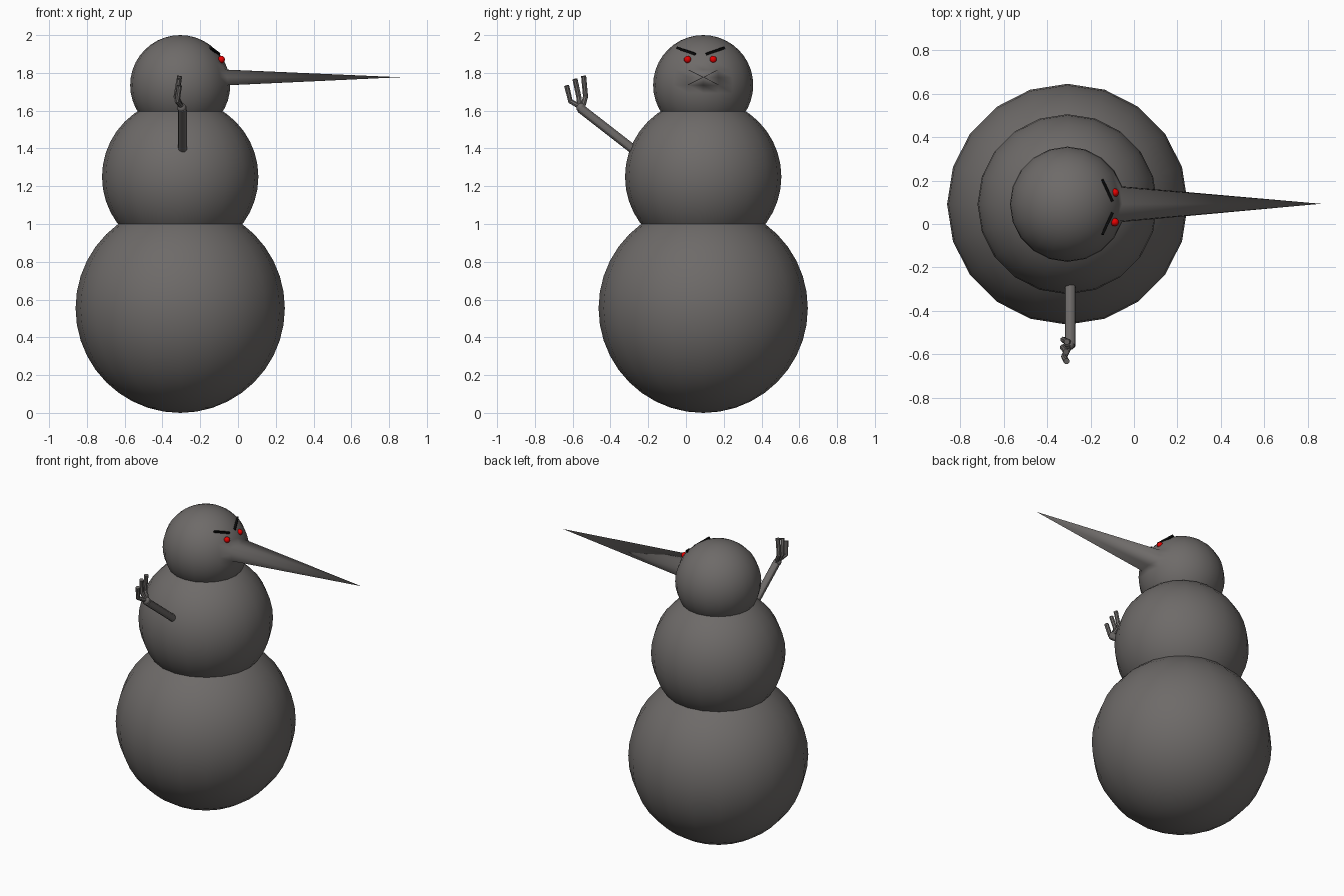
import bpy, bmesh
from mathutils import Vector

if "Cube" in bpy.data.objects:
    bpy.data.objects.remove(bpy.data.objects["Cube"])

CX, CY = -0.306, 0.091


def material(name, rgb):
    m = bpy.data.materials.new(name)
    m.diffuse_color = (*rgb, 1)
    m.use_nodes = True
    m.node_tree.nodes["Principled BSDF"].inputs["Base Color"].default_value = m.diffuse_color
    return m


DARK = material("dark_grey", (0.155, 0.145, 0.14))
RED = material("red", (0.8, 0.0, 0.0))
BLACK = material("black", (0.003, 0.003, 0.003))


def finish(bm, name, mat, smooth=True):
    bmesh.ops.recalc_face_normals(bm, faces=bm.faces)
    me = bpy.data.meshes.new(name)
    bm.to_mesh(me)
    bm.free()
    for p in me.polygons:
        p.use_smooth = smooth
    me.materials.append(mat)
    ob = bpy.data.objects.new(name, me)
    bpy.context.collection.objects.link(ob)
    return ob


def ball(name, loc, r, mat=DARK, seg=20, rings=20, nose_tip=None):
    bm = bmesh.new()
    bmesh.ops.create_uvsphere(bm, u_segments=seg, v_segments=rings, radius=r)
    if nose_tip:
        # pull a patch two columns wide and two rows high out to a point
        patch = [f for f in bm.faces
                 if f.calc_center_median().x > 0
                 and abs(f.calc_center_median().y) < 0.25 * r
                 and 0 < f.calc_center_median().z < 0.3 * r]
        bmesh.ops.delete(bm, geom=patch, context='FACES')
        rim = [e for e in bm.edges if e.is_boundary]
        tip = bm.verts.new(Vector(nose_tip) - Vector(loc))
        for e in rim:
            bm.faces.new((e.verts[0], e.verts[1], tip))
    bmesh.ops.translate(bm, verts=bm.verts, vec=loc)
    return finish(bm, name, mat)


def tube(name, points, r, sides=8):
    cu = bpy.data.curves.new(name, 'CURVE')
    cu.dimensions = '3D'
    cu.bevel_depth = r
    cu.bevel_resolution = sides // 2 - 2
    cu.use_fill_caps = True
    cu.materials.append(DARK)
    sp = cu.splines.new('POLY')
    sp.points.add(len(points) - 1)
    for p, co in zip(sp.points, points):
        p.co = (*co, 1)
    ob = bpy.data.objects.new(name, cu)
    bpy.context.collection.objects.link(ob)
    return ob


def bar(name, a, b, width, mat):
    a, b = Vector(a), Vector(b)
    bm = bmesh.new()
    bmesh.ops.create_cube(bm, size=1)
    bmesh.ops.scale(bm, verts=bm.verts, vec=(width, width, (b - a).length))
    ob = finish(bm, name, mat, smooth=False)
    ob.location = (a + b) / 2
    ob.rotation_euler = (b - a).to_track_quat('Z', 'Y').to_euler()
    return ob


# stacked body, head with long pointed nose
ball("lower_body", (CX, CY, 0.554), 0.554)
ball("middle_body", (CX, CY, 1.25), 0.414)
ball("head", (CX, CY, 1.735), 0.265, nose_tip=(0.86, CY + 0.002, 1.777))

# eyes and slanted brows on the nose side
for side, label in ((-1, "right"), (1, "left")):
    ball(label + "_eye", (-0.088, 0.076 + side * 0.068, 1.871), 0.019, RED, 12, 8)
    bar(label + "_brow",
        (-0.145, 0.078 + side * 0.126, 1.933),
        (-0.1, 0.078 + side * 0.028, 1.899), 0.012, BLACK)

# single raised arm
tube("arm", [(-0.293, -0.26, 1.38), (-0.293, -0.56, 1.613)], 0.024, 12)

# bent fingers
fingers = (
    [(-0.293, -0.55, 1.61), (-0.325, -0.532, 1.675), (-0.309, -0.542, 1.783)],
    [(-0.293, -0.56, 1.61), (-0.328, -0.568, 1.675), (-0.312, -0.588, 1.767)],
    [(-0.293, -0.55, 1.615), (-0.322, -0.612, 1.65), (-0.31, -0.632, 1.733)],
)
for i, pts in enumerate(fingers):
    tube("finger_%d" % (i + 1), pts, 0.014)

# palm
ball("palm", (-0.298, -0.556, 1.615), 0.025, DARK, 10, 8)

# smooth the arm tubes while keeping their end caps sharp
for ob in list(bpy.context.collection.objects):
    if ob.type == 'CURVE':
        bpy.ops.object.select_all(action='DESELECT')
        ob.select_set(True)
        bpy.context.view_layer.objects.active = ob
        bpy.ops.object.convert(target='MESH')
        bpy.ops.object.shade_smooth_by_angle()
